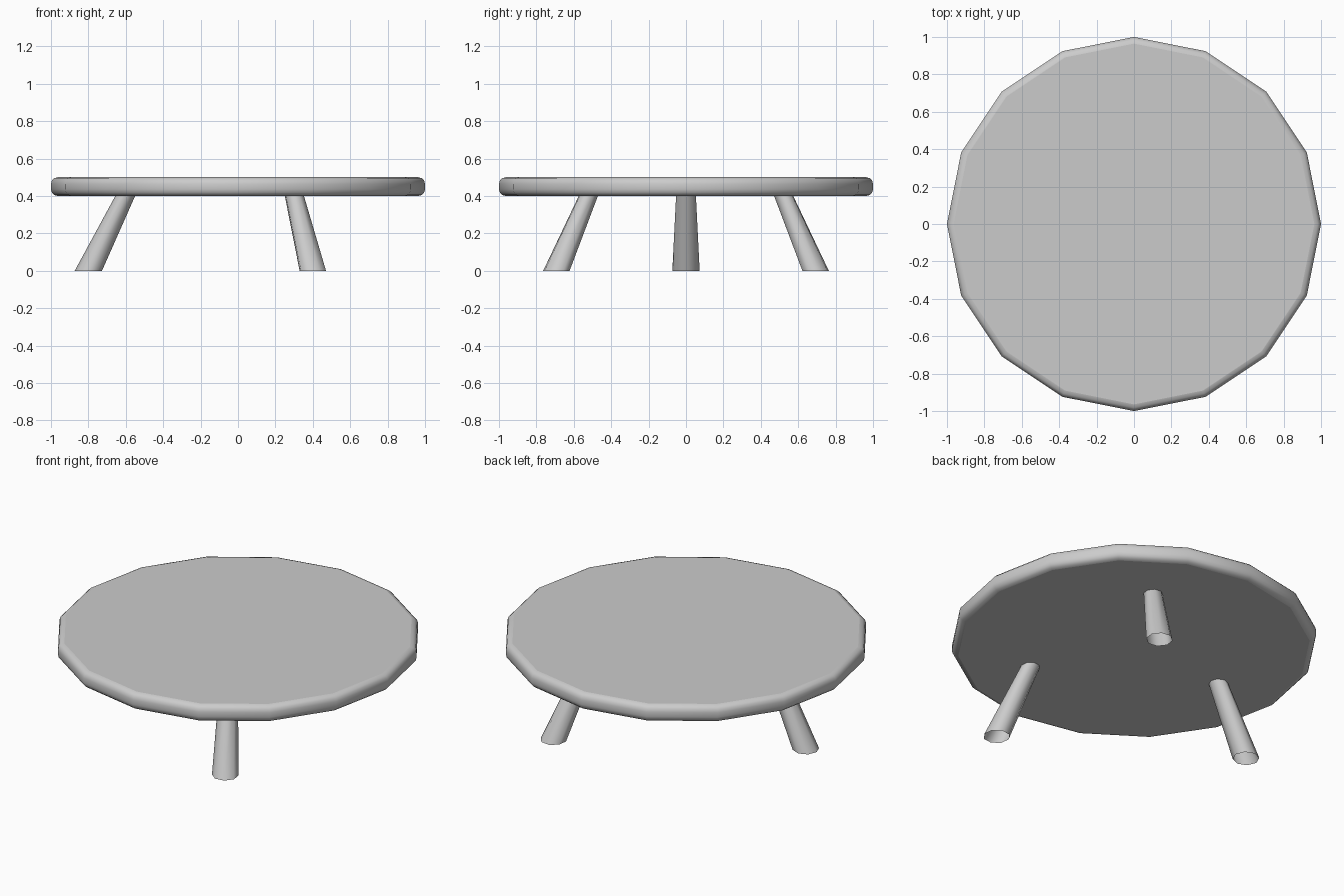
import bpy, bmesh, math
from mathutils import Vector

cube = bpy.data.objects.get("Cube")
if cube:
    bpy.data.objects.remove(cube, do_unlink=True)

grey = bpy.data.materials.new("plain_grey")
grey.use_nodes = True
COLOUR = (0.6, 0.6, 0.6, 1)
grey.diffuse_color = COLOUR
grey.node_tree.nodes["Principled BSDF"].inputs["Base Color"].default_value = COLOUR


def ring(bm, centre, radius, sides, turn=0.0):
    step = 2 * math.pi / sides
    return [bm.verts.new(Vector(centre) + radius * Vector((math.cos(turn + i * step), math.sin(turn + i * step), 0)))
            for i in range(sides)]


def bridge(bm, low, high):
    for i in range(len(low)):
        j = (i + 1) % len(low)
        bm.faces.new((low[i], low[j], high[j], high[i])).smooth = True


def finish(bm, name):
    mesh = bpy.data.meshes.new(name)
    bm.to_mesh(mesh)
    bm.free()
    mesh.materials.append(grey)
    obj = bpy.data.objects.new(name, mesh)
    bpy.context.collection.objects.link(obj)
    return obj


# Sixteen-sided table top with a rounded rim and flat caps
SIDES, LOW, HIGH, ROUND, STEPS = 16, 0.4, 0.5, 0.036, 3
bm = bmesh.new()
rings = []
for centre_z, start in ((LOW + ROUND, -90), (HIGH - ROUND, 0)):
    for k in range(STEPS + 1):
        a = math.radians(start + 90 * k / STEPS)
        rings.append(ring(bm, (0, 0, centre_z + ROUND * math.sin(a)), 1 - ROUND + ROUND * math.cos(a), SIDES))
for low, high in zip(rings, rings[1:]):
    bridge(bm, low, high)
caps = [bm.faces.new(rings[0][::-1]), bm.faces.new(rings[-1])]
for cap in caps:
    for edge in cap.edges:
        edge.smooth = False
finish(bm, "table_top")

# Three splayed, tapered legs, open at the ends
for name, degrees in (("right_leg", 180), ("front_leg", 300), ("back_leg", 60)):
    turn = math.radians(degrees)
    out = Vector((math.cos(turn), math.sin(turn), 0))
    bm = bmesh.new()
    foot = ring(bm, out * 0.8, 0.073, 8, turn)
    head = ring(bm, out * 0.603 + Vector((0, 0, LOW)), 0.053, 8, turn)
    bridge(bm, foot, head)
    finish(bm, name)
